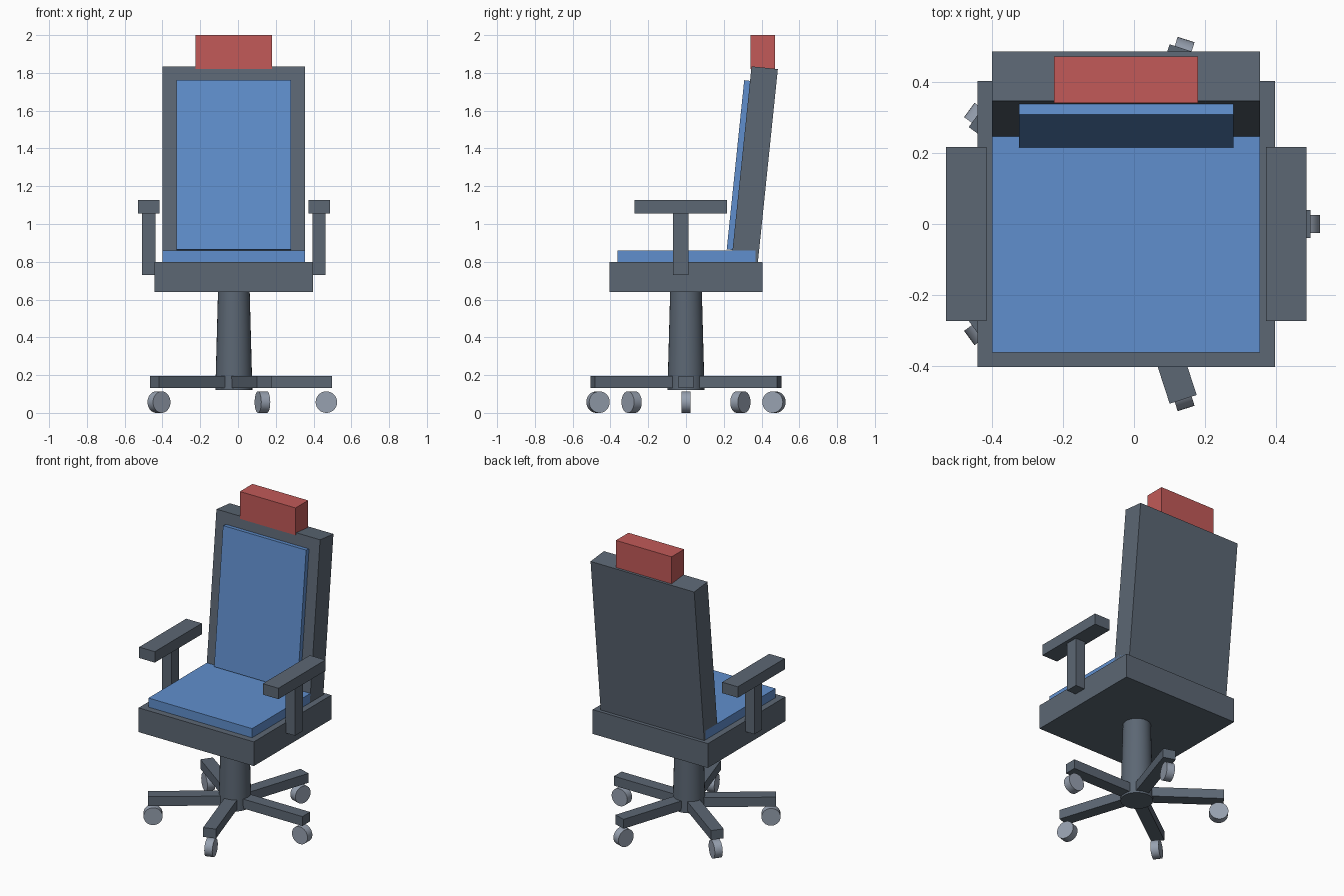
import bpy
import math
from mathutils import Matrix, Vector

cube = bpy.data.objects.get("Cube")
if cube:
    bpy.data.objects.remove(cube, do_unlink=True)

CX = -0.022          # centre line of the chair
TILT = 0.103         # backward lean of the backrest


def material(name, rgb):
    m = bpy.data.materials.new(name)
    m.use_nodes = True
    m.diffuse_color = (*rgb, 1)
    m.node_tree.nodes["Principled BSDF"].inputs["Base Color"].default_value = (*rgb, 1)
    return m


frame = material("slate grey", (0.107, 0.136, 0.174))
fabric = material("blue fabric", (0.117, 0.274, 0.61))
red = material("red fabric", (0.539, 0.102, 0.098))
wheel = material("light grey", (0.31, 0.356, 0.434))


def finish(name, mat, matrix):
    ob = bpy.context.object
    ob.name = name
    ob.data.materials.append(mat)
    ob.data.transform(matrix)
    return ob


def box(name, mat, x, y, z, matrix=Matrix()):
    """Box from (min, max) ranges, then placed by a matrix."""
    bpy.ops.mesh.primitive_cube_add(size=1)
    lo, hi = Vector((x[0], y[0], z[0])), Vector((x[1], y[1], z[1]))
    local = Matrix.Translation((lo + hi) / 2) @ Matrix.Diagonal((*(hi - lo), 1))
    return finish(name, mat, matrix @ local)


def cone(name, mat, r1, r2, depth, matrix):
    bpy.ops.mesh.primitive_cone_add(vertices=32, radius1=r1, radius2=r2, depth=depth)
    ob = finish(name, mat, matrix)
    bpy.ops.object.shade_smooth_by_angle(angle=math.radians(40))
    return ob


centre = Matrix.Translation((CX, 0, 0))

# Seat
box("seat_base", frame, (-0.42, 0.42), (-0.404, 0.404), (0.64, 0.8), centre)
box("seat_cushion", fabric, (-0.378, 0.378), (-0.362, 0.368), (0.8, 0.86), centre)

# Leaning backrest: local origin is its lower front edge
lean = Matrix.Translation((CX, 0.24, 0.8)) @ Matrix.Rotation(-TILT, 4, "X")
box("backrest", frame, (-0.378, 0.378), (0, 0.14), (0, 1.04), lean)
box("back_cushion", fabric, (-0.303, 0.303), (-0.031, 0), (0.063, 0.963), lean)
box("headrest", red, (-0.203, 0.203), (0.341, 0.472), (1.82, 2), centre)

# Armrests
for side, s in (("left", 1), ("right", -1)):
    place = Matrix.Translation((CX + s * 0.451, -0.028, 0))
    box(side + "_arm_pad", frame, (-0.057, 0.057), (-0.245, 0.245), (1.055, 1.127), place)
    box(side + "_arm_post", frame, (-0.035, 0.035), (-0.041, 0.041), (0.73, 1.055), place)

# Column
cone("column", frame, 0.098, 0.084, 0.52, Matrix.Translation((CX, 0, 0.38)))

# Five-legged base with casters
for i in range(5):
    spin = centre @ Matrix.Rotation(math.radians(72 * i), 4, "Z")
    box(f"leg_{i + 1}", frame, (0.08, 0.52), (-0.04, 0.04), (0.133, 0.195), spin)
    axle = Matrix.Translation((0.49, 0, 0.057)) @ Matrix.Rotation(math.pi / 2, 4, "X")
    cone(f"caster_{i + 1}", wheel, 0.057, 0.057, 0.05, spin @ axle)
